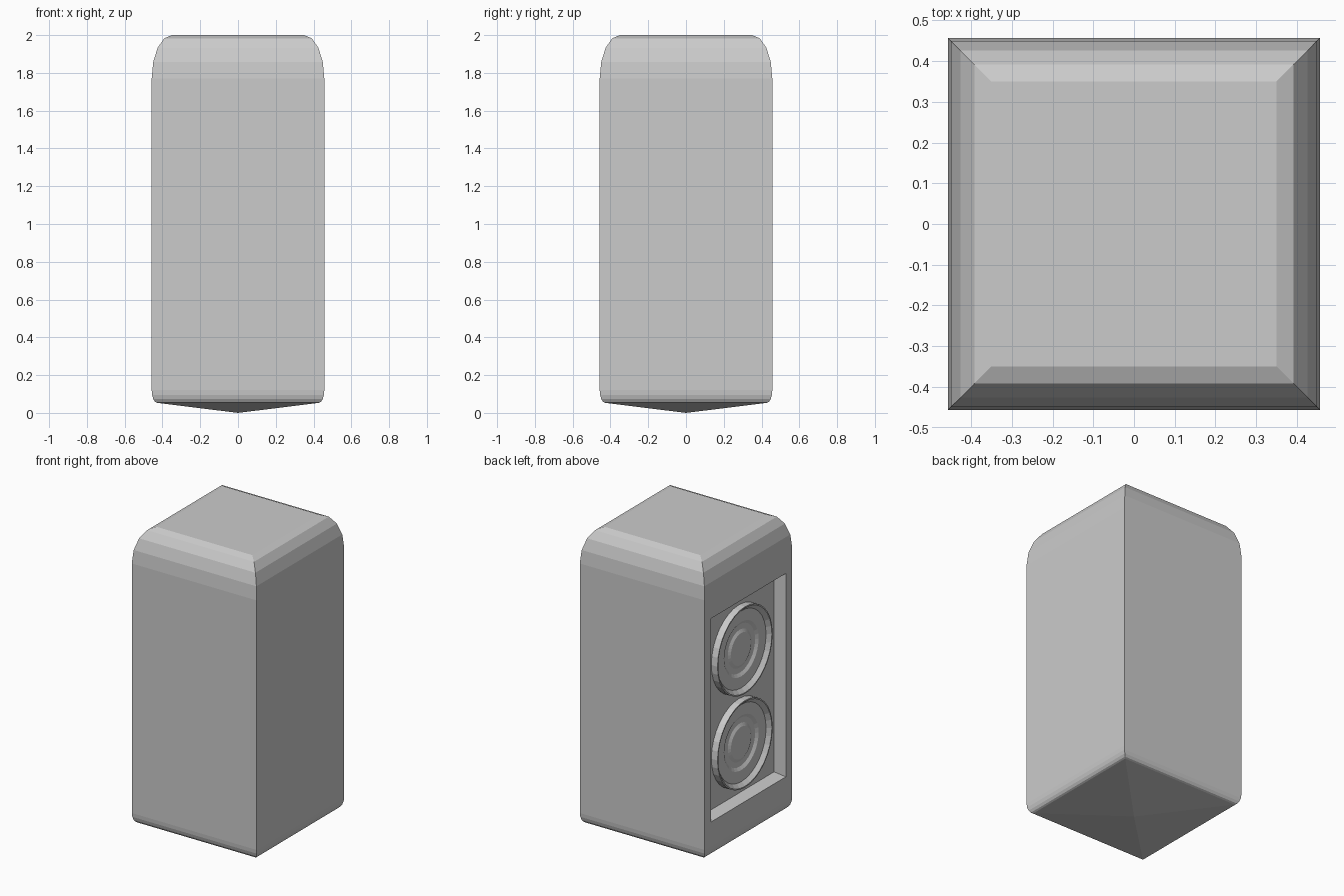
import bpy, bmesh, math
from mathutils import Vector

if "Cube" in bpy.data.objects:
    bpy.data.objects.remove(bpy.data.objects["Cube"])

W = 0.457


def make_object(name, bm):
    bmesh.ops.recalc_face_normals(bm, faces=bm.faces)
    mesh = bpy.data.meshes.new(name)
    bm.to_mesh(mesh)
    bm.free()
    obj = bpy.data.objects.new(name, mesh)
    bpy.context.collection.objects.link(obj)
    return obj


def arc(a, b, z, sign, steps=4):
    """Quarter ellipse from the wall inwards, as (half width, height)."""
    return [(W - a + a * math.cos(t), z + sign * b * math.sin(t))
            for t in (i * math.pi / 2 / steps for i in range(steps + 1))]


# Cabinet: stacked square rings, rounded top and bottom, shallow pyramid base
profile = arc(0.03, 0.067, 0.12, -1)[::-1] + arc(0.107, 0.23, 1.77, 1)
bm = bmesh.new()
rings = [[bm.verts.new((sx * r, sy * r, z))
          for sx, sy in ((-1, -1), (1, -1), (1, 1), (-1, 1))] for r, z in profile]
apex = bm.verts.new((0, 0, 0))
wall = None
for k, (lo, hi) in enumerate(zip(rings, rings[1:])):
    for i in range(4):
        j = (i + 1) % 4
        if k == 4 and i == 3:      # left wall, filled by the recess below
            wall = [lo[i], lo[j], hi[j], hi[i]]
        else:
            bm.faces.new((lo[i], lo[j], hi[j], hi[i]))
bm.faces.new(rings[-1])
for i in range(4):
    bm.faces.new((rings[0][(i + 1) % 4], rings[0][i], apex))

# Tapered recess in the left wall
DEPTH = 0.07
PANEL_X = -W + DEPTH


def frame(x, y, z0, z1):
    return [bm.verts.new(p) for p in ((x, y, z0), (x, -y, z0), (x, -y, z1), (x, y, z1))]


def order(vs):
    c = sum((v.co for v in vs), Vector()) / 4
    return sorted(vs, key=lambda v: math.atan2(v.co.z - c.z, v.co.y - c.y))


loops = [order(wall), order(frame(-W, 0.39, 0.28, 1.625)),
         order(frame(PANEL_X, 0.368, 0.303, 1.602))]
for a, b in zip(loops, loops[1:]):
    for i in range(4):
        j = (i + 1) % 4
        bm.faces.new((a[i], a[j], b[j], b[i]))
bm.faces.new(loops[-1])
make_object("cabinet", bm)


# Speaker cones: lathed profile (radius, height above the recessed panel)
def speaker(name, z, sides=32):
    prof = [(0.288, -0.005), (0.288, 0.045), (0.28, 0.045), (0.255, 0.02),
            (0.18, 0.018), (0.16, 0.006), (0.125, 0.006), (0.105, 0.016)]
    bm = bmesh.new()
    rs = [[bm.verts.new((PANEL_X - h,
                         r * math.cos(2 * math.pi * i / sides),
                         z + r * math.sin(2 * math.pi * i / sides)))
           for i in range(sides)] for r, h in prof]
    for a, b in zip(rs, rs[1:]):
        for i in range(sides):
            j = (i + 1) % sides
            bm.faces.new((a[i], a[j], b[j], b[i]))
    bm.faces.new(rs[-1])
    bm.faces.new(rs[0][::-1])
    make_object(name, bm)


speaker("upper_speaker", 1.26)
speaker("lower_speaker", 0.64)
